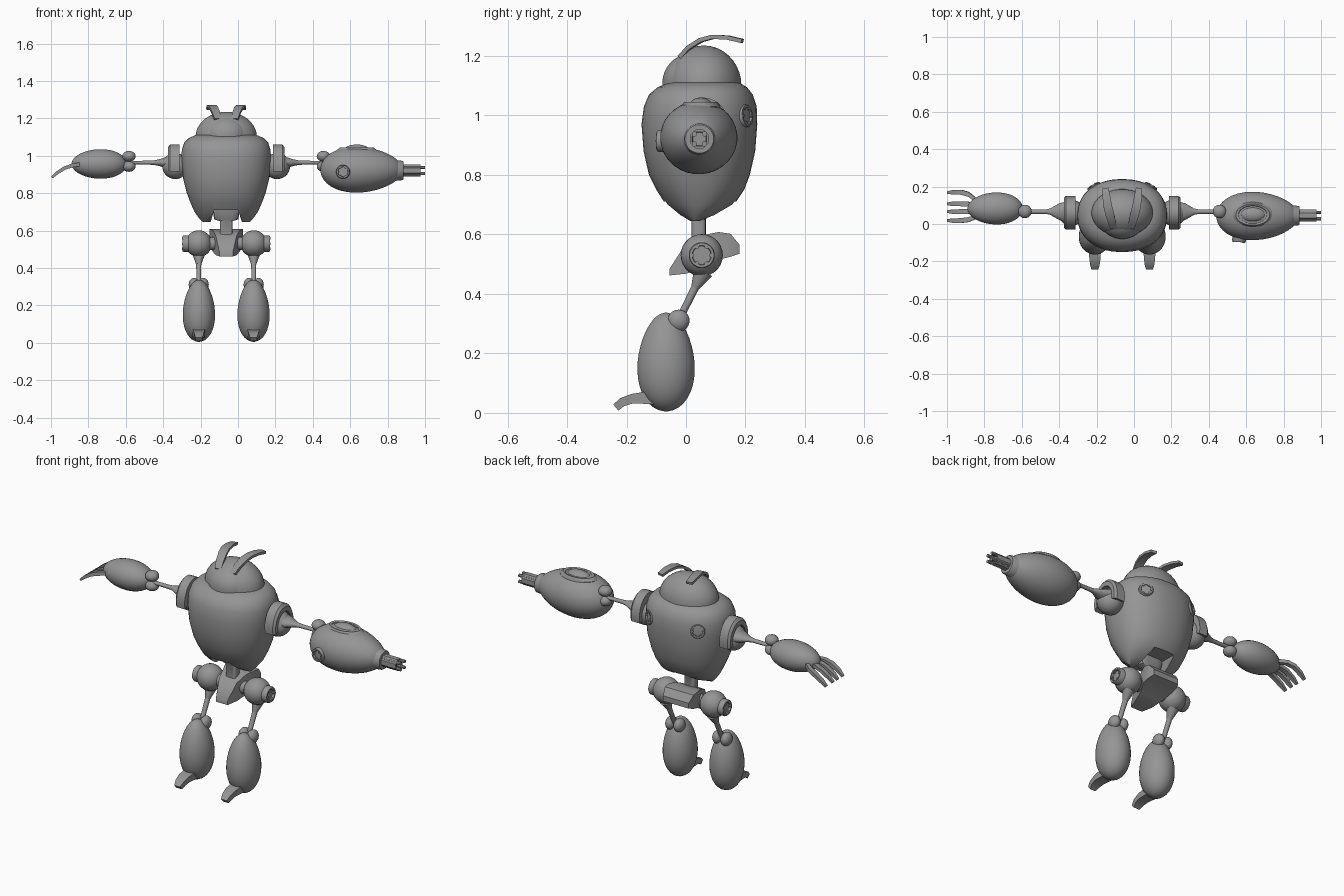
import bpy, bmesh, math
from mathutils import Vector, Matrix

if "Cube" in bpy.data.objects:
    bpy.data.objects.remove(bpy.data.objects["Cube"])

grey = bpy.data.materials.new("plain_grey")
grey.diffuse_color = (0.3, 0.3, 0.3, 1)
grey.use_nodes = True
grey.node_tree.nodes["Principled BSDF"].inputs["Base Color"].default_value = grey.diffuse_color
CX = -0.063  # body centre line


def finish(name, bm):
    bmesh.ops.recalc_face_normals(bm, faces=bm.faces)
    me = bpy.data.meshes.new(name)
    bm.to_mesh(me)
    bm.free()
    me.materials.append(grey)
    ob = bpy.data.objects.new(name, me)
    bpy.context.collection.objects.link(ob)
    return ob


def skin(name, rings):
    """Join rings of points into a capped tube."""
    bm = bmesh.new()
    vs = [[bm.verts.new(p) for p in r] for r in rings]
    n = len(vs[0])
    for a, b in zip(vs, vs[1:]):
        for i in range(n):
            j = (i + 1) % n
            bm.faces.new((a[i], a[j], b[j], b[i]))
    bm.faces.new(vs[0])
    bm.faces.new(vs[-1])
    return finish(name, bm)


def loft(name, secs, axis="z", n=32, e=2.0, matrix=None):
    """Sections are (position, centre u, centre v, radius u, radius v)."""
    rings = []
    for t, cu, cv, ru, rv in secs:
        ring = []
        for i in range(n):
            a = 2 * math.pi * (i + 0.5) / n
            c, s = math.cos(a), math.sin(a)
            u = cu + ru * math.copysign(abs(c) ** (2 / e), c)
            v = cv + rv * math.copysign(abs(s) ** (2 / e), s)
            p = Vector((u, v, t) if axis == "z" else (t, u, v))
            ring.append(matrix @ p if matrix else p)
        rings.append(ring)
    return skin(name, rings)


def egg(name, t0, t1, cu, cv, ru, rv, axis="z", skew=0.0, lean=0.0):
    secs = []
    for i in range(19):
        a = math.pi * (0.02 + 0.96 * i / 18)
        p, r = -math.cos(a), math.sin(a) * (1 - skew * -math.cos(a))
        secs.append(((t0 + t1) / 2 + p * (t1 - t0) / 2, cu + lean * p, cv, ru * r, rv * r))
    return loft(name, secs, axis)


def dome(name, z0, z1, top, x, y, rx, ry):
    secs = [(z0, x, y, rx, ry)]
    for i in range(10):
        a = math.pi / 2 * i / 9.15
        secs.append((z1 + (top - z1) * math.sin(a), x, y, rx * math.cos(a), ry * math.cos(a)))
    return loft(name, secs)


def ball(name, c, r, squash=(1, 1, 1)):
    bm = bmesh.new()
    bmesh.ops.create_uvsphere(bm, u_segments=24, v_segments=14, radius=r)
    bmesh.ops.scale(bm, vec=squash, verts=bm.verts)
    bmesh.ops.translate(bm, vec=c, verts=bm.verts)
    return finish(name, bm)


def aim(origin, direction):
    return Matrix.Translation(origin) @ Vector(direction).to_track_quat("Z", "Y").to_matrix().to_4x4()


def rod(name, p, q, r1, r2, n=16):
    d = Vector(q) - Vector(p)
    return loft(name, [(0, 0, 0, r1, r1), (d.length, 0, 0, r2, r2)], n=n, matrix=aim(p, d))


def hub(name, p, d, r, h):
    """Recessed round cap with studs around the rim."""
    m = aim(p, d)
    prof = [(-0.02, r), (h * 0.8, r), (h, r * 0.93), (h, r * 0.74), (h * 0.5, r * 0.7)]
    loft(name, [(t, 0, 0, k, k) for t, k in prof], n=24, matrix=m)
    for i in range(6):
        a = i * math.pi / 3
        loft(name + "_stud", [(t, r * 0.74 * math.cos(a), r * 0.74 * math.sin(a), r * 0.16, r * 0.16)
                              for t in (0, h * 1.1)], n=8, matrix=m)


def ribbon(name, pts, widths, thick, across):
    """Flat curved strip; across is the width direction."""
    pts = [Vector(p) for p in pts]
    w = Vector(across).normalized()
    rings = []
    for i, p in enumerate(pts):
        tan = pts[min(i + 1, len(pts) - 1)] - pts[max(i - 1, 0)]
        up = tan.cross(w).normalized() * thick[i] / 2
        s = w * widths[i] / 2
        rings.append([p + s + up, p - s + up, p - s - up, p + s - up])
    return skin(name, rings)


# Torso shell, notched underneath for the waist
body = loft("torso", [(z, CX, cy, rx, ry) for z, cy, rx, ry in (
    (0.645, 0.03, 0.125, 0.02), (0.665, 0.038, 0.145, 0.065), (0.70, 0.047, 0.17, 0.115),
    (0.75, 0.048, 0.192, 0.148), (0.80, 0.045, 0.211, 0.17), (0.88, 0.045, 0.231, 0.188),
    (0.97, 0.045, 0.24, 0.195), (1.03, 0.048, 0.238, 0.19), (1.07, 0.05, 0.225, 0.175),
    (1.095, 0.055, 0.2, 0.15), (1.11, 0.06, 0.165, 0.12))], n=48, e=2.2)
cut = loft("waist_notch_cutter", [(0.55, CX, 0.04, 0.16, 0.5), (0.71, CX, 0.04, 0.09, 0.5)], n=4)
cut.hide_render = True
cut.hide_set(True)
mod = body.modifiers.new("notch", "BOOLEAN")
mod.operation = "DIFFERENCE"
mod.object = cut

# Head with a protruding face
dome("head", 1.06, 1.10, 1.235, CX, 0.06, 0.165, 0.127)
dome("face", 1.05, 1.11, 1.212, CX, 0.03, 0.123, 0.11)

# Waist and pelvis
loft("waist", [(0.56, CX, 0.043, 0.033, 0.024), (0.65, CX, 0.043, 0.033, 0.024),
               (0.66, CX, 0.043, 0.065, 0.03), (0.72, CX, 0.043, 0.075, 0.04)], n=16, e=4)
pelvis = [(-0.055, 0.462, 0.485, 0.036), (0.0, 0.468, 0.57, 0.055), (0.06, 0.485, 0.598, 0.07),
          (0.11, 0.515, 0.608, 0.09), (0.15, 0.525, 0.602, 0.09), (0.18, 0.535, 0.565, 0.08)]
skin("pelvis", [[(CX + w, y, a), (CX + w, y, b), (CX - w, y, b), (CX - w, y, a)] for y, a, b, w in pelvis])

for s in (-1, 1):
    hx = CX + 0.147 * s
    fx = CX + 0.146 * s
    # Antenna
    ribbon("antenna", [(CX + s * x, y, z) for x, y, z in (
        (0.046, -0.02, 1.195), (0.055, 0.01, 1.228), (0.066, 0.05, 1.253), (0.076, 0.09, 1.264),
        (0.084, 0.14, 1.262), (0.09, 0.19, 1.25))],
        [0.036, 0.042, 0.046, 0.046, 0.042, 0.034], [0.014] * 6, (1, -0.2 * s, 0))
    # Back cap
    hub("back_cap", (CX + 0.145 * s, 0.19, 0.997), (0.5 * s, 0.85, 0.12), 0.038, 0.02)
    # Hip joint
    rod("hip_axle", (CX, 0.053, 0.53), (hx, 0.053, 0.53), 0.035, 0.035)
    ball("hip", (hx, 0.053, 0.53), 0.071)
    hub("hip_cap", (hx + 0.06 * s, 0.053, 0.53), (s, 0, 0), 0.044, 0.026)
    # Thigh strut and knee fork
    rod("thigh_flare", (hx, 0.058, 0.475), (hx, 0.03, 0.42), 0.034, 0.014)
    rod("thigh", (hx, 0.035, 0.43), (hx, -0.025, 0.31), 0.014, 0.012)
    for k in (-1, 1):
        ball("knee", (hx + 0.026 * k, -0.025, 0.31), 0.037, (0.75, 1, 1))
    # Lower leg and toe claw
    egg("lower_leg", 0.005, 0.337, fx, -0.067, 0.086, 0.096, skew=0.14)
    ribbon("toe", [(fx, y, z) for y, z in ((-0.06, 0.05), (-0.13, 0.051), (-0.18, 0.048),
                                           (-0.215, 0.036), (-0.236, 0.018))],
           [0.066, 0.066, 0.06, 0.05, 0.036], [0.05, 0.042, 0.032, 0.03, 0.026], (1, 0, 0))
    # Shoulder ball, collar and upper arm
    ball("shoulder", (CX + 0.272 * s, 0.06, 0.945), 0.07)
    rings = []
    for i in range(17):
        a = math.radians(-15 + 210 * i / 16)
        c, d = math.cos(a), math.sin(a)
        rings.append([(CX + s * x, 0.06 + ry * c, 0.945 + rz * d) for x, ry, rz in (
            (0.25, 0.065, 0.07), (0.25, 0.09, 0.115), (0.30, 0.09, 0.115),
            (0.312, 0.08, 0.1), (0.312, 0.06, 0.075))])
    skin("shoulder_collar", rings)
    loft("upper_arm", [(CX + s * t, 0.066, 0.963, ru, rv) for t, ru, rv in (
        (0.30, 0.055, 0.035), (0.335, 0.046, 0.026), (0.36, 0.032, 0.018), (0.385, 0.017, 0.013),
        (0.41, 0.012, 0.011), (0.53, 0.012, 0.009))], "x", 16)
    for k in (-1, 1):
        ball("elbow", (CX + 0.52 * s, 0.067, 0.97 + 0.027 * k), 0.036, (1, 1, 0.8))

# Cannon forearm
egg("cannon_forearm", 0.44, 0.88, 0.043, 0.925, 0.129, 0.122, "x", 0.13)
loft("cannon_collar", [(t, 0.045, 0.921, r, r) for t, r in (
    (0.78, 0.07), (0.82, 0.058), (0.88, 0.052), (0.885, 0.048))], "x", 24)
loft("cannon_barrel", [(t, 0.045, 0.921, r, r) for t, r in (
    (0.87, 0.034), (0.975, 0.034), (0.975, 0.026), (0.955, 0.024))], "x", 8)
for i in range(4):
    a = math.pi * (i / 2 + 0.25)
    y, z = 0.045 + 0.024 * math.cos(a), 0.921 + 0.024 * math.sin(a)
    rod("barrel_prong", (0.88, y, z), (1.0, y, z), 0.009, 0.009, 8)
# Oval hatch and side cap on the cannon
loft("cannon_hatch", [(z, 0.635, 0.05, 0.107 * k, 0.067 * k) for z, k in (
    (1.005, 1), (1.03, 1), (1.045, 0.85), (1.042, 0.72), (1.035, 0.68))])
dome("hatch_lens", 1.02, 1.03, 1.06, 0.635, 0.05, 0.068, 0.04)
hub("cannon_cap", (0.563, -0.07, 0.914), (-0.1, -1, 0), 0.037, 0.026)

# Clawed forearm and fingers
egg("claw_forearm", -0.89, -0.595, 0.083, 0.956, 0.086, 0.079, "x", -0.06)
for y0, y1 in ((0.125, 0.17), (0.10, 0.108), (0.07, 0.066), (0.04, 0.018)):
    ribbon("finger", [(x, y0 + (y1 - y0) * k, z) for x, k, z in (
        (-0.84, 0, 0.955), (-0.885, 0.75, 0.948), (-0.925, 1, 0.935), (-0.965, 1, 0.91), (-0.995, 0.95, 0.884))],
        [0.024, 0.026, 0.026, 0.024, 0.014], [0.02, 0.02, 0.019, 0.017, 0.012], (0, 1, 0))

# Smooth shading with crisp edges
for ob in bpy.data.objects:
    if ob != cut:
        ob.select_set(True)
bpy.context.view_layer.objects.active = body
bpy.ops.object.shade_smooth_by_angle(angle=math.radians(35))
